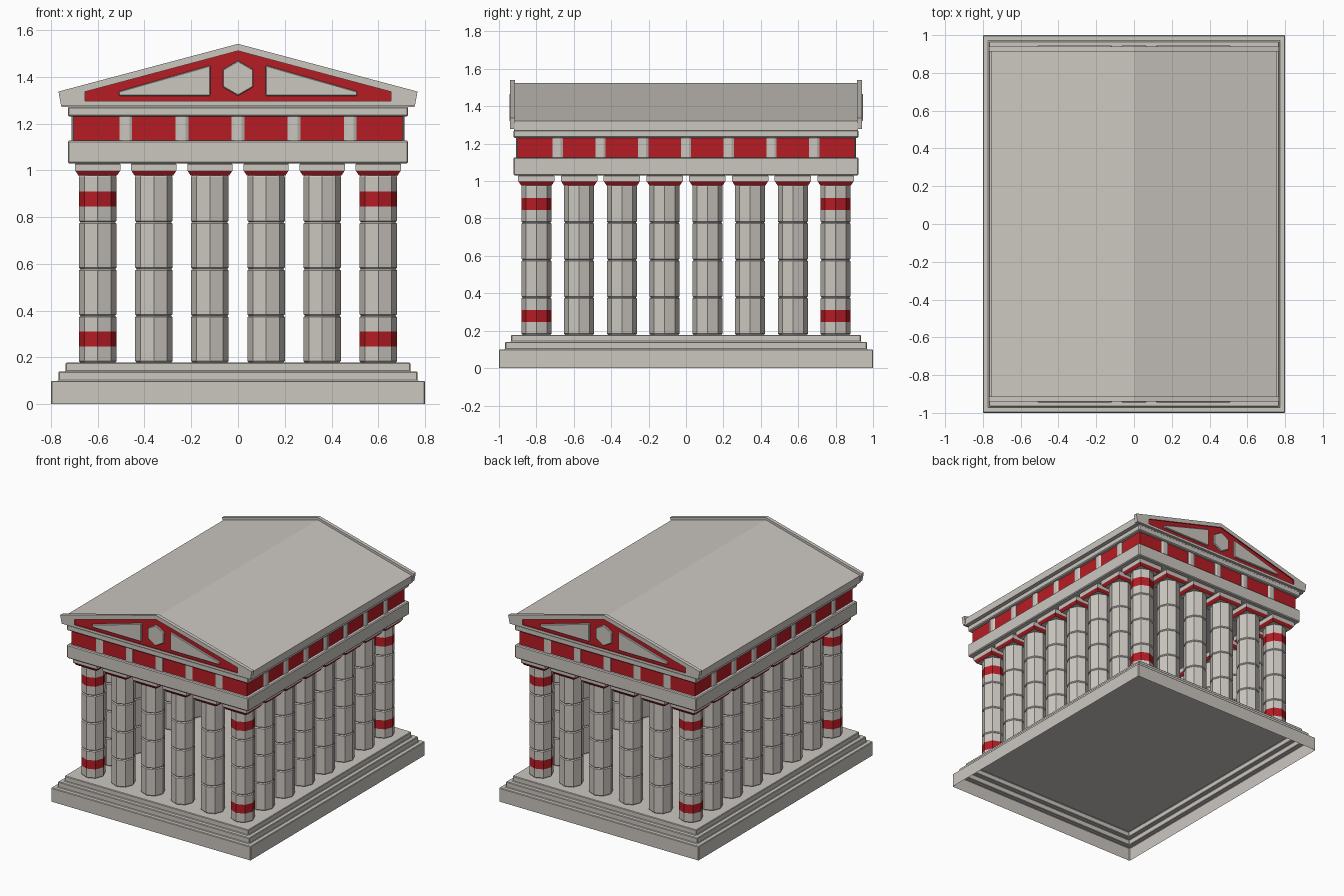
import bpy, bmesh
from math import cos, sin, pi

if "Cube" in bpy.data.objects:
    bpy.data.objects.remove(bpy.data.objects["Cube"])

red = bpy.data.materials.new("red_paint")
red.diffuse_color = (0.47, 0.012, 0.018, 1)
red.use_nodes = True
red.node_tree.nodes["Principled BSDF"].inputs["Base Color"].default_value = red.diffuse_color
stone = bpy.data.materials.new("stone")
stone.diffuse_color = (0.6, 0.57, 0.53, 1)
stone.use_nodes = True
stone.node_tree.nodes["Principled BSDF"].inputs["Base Color"].default_value = stone.diffuse_color


def add(name, mesh, loc=(0, 0, 0), bevel=0):
    ob = bpy.data.objects.new(name, mesh)
    ob.location = loc
    bpy.context.collection.objects.link(ob)
    if bevel:
        m = ob.modifiers.new("bevel", 'BEVEL')
        m.width, m.segments = bevel, 1
    return ob


def loft(name, rings, red_bands=(), cap_start=True, cap_end=True):
    """Skin a list of equal-length point rings; bands listed are red (-1 = end cap)."""
    bm = bmesh.new()
    vs = [[bm.verts.new(p) for p in r] for r in rings]
    n = len(vs[0])
    for b in range(len(vs) - 1):
        for i in range(n):
            k = (i + 1) % n
            f = bm.faces.new((vs[b][i], vs[b][k], vs[b + 1][k], vs[b + 1][i]))
            f.material_index = int(b in red_bands)
    if cap_start:
        bm.faces.new(vs[0][::-1])
    if cap_end:
        bm.faces.new(vs[-1]).material_index = int(-1 in red_bands)
    bmesh.ops.recalc_face_normals(bm, faces=bm.faces)
    me = bpy.data.meshes.new(name)
    bm.to_mesh(me)
    bm.free()
    me.materials.append(stone)
    me.materials.append(red)
    return me


def rect(hx, hy, z):
    return [(-hx, -hy, z), (hx, -hy, z), (hx, hy, z), (-hx, hy, z)]


def octagon(r, z):
    return [(r * cos(i * pi / 4), r * sin(i * pi / 4), z) for i in range(8)]


def upright(pts, y):
    return [(x, y, z) for x, z in pts]


def slab(name, hx, hy, z0, z1, bevel=0.006, bands=()):
    add(name, loft(name, [rect(hx, hy, z0), rect(hx, hy, z1)], bands), bevel=bevel)


# stepped base, open underneath
steps = [(0.80, 1.0, 0, 0.10), (0.768, 0.967, 0.10, 0.14), (0.737, 0.935, 0.14, 0.178)]
base = [rect(hx, hy, z) for hx, hy, a, b in steps for z in (a, b)]
add("stepped_base", loft("stepped_base", base, cap_start=False), bevel=0.004)


# octagonal columns of four drums, with painted bands on the corner ones
def column_mesh(name, painted):
    prof, bands = [], []
    for d in range(4):
        z0, z1 = 0.175 + 0.2 * d + 0.003, 0.375 + 0.2 * d + 0.003
        prof += [(0.074, z0), (0.08, z0 + 0.006)]
        if painted and d in (0, 3):
            a, b = (0.246, 0.31) if d == 0 else (0.845, 0.91)
            prof += [(0.08, a), (0.08, b)]
            bands.append(len(prof) - 2)
        prof += [(0.08, z1 - 0.006)]
    prof.append((0.074, 0.985))
    return loft(name, [octagon(r, z) for r, z in prof], bands)


plain = column_mesh("column", False)
painted = column_mesh("corner_column", True)
capital = loft("capital", [rect(h, h, z) for h, z in
               ((0.082, 0.977), (0.095, 0.997), (0.097, 1.0), (0.097, 1.026), (0.092, 1.032))], (0,))
for i in range(6):
    for j in range(8):
        ex, ey = i in (0, 5), j in (0, 7)
        if ex or ey:
            loc = (-0.6 + 0.24 * i, -0.8 + 1.6 / 7 * j, 0)
            add("corner_column" if ex and ey else "column", painted if ex and ey else plain, loc)
            add("capital", capital, loc)

# beam, red frieze and cornice
slab("architrave", 0.728, 0.923, 1.03, 1.127)
slab("frieze", 0.703, 0.901, 1.12, 1.235, 0, (0, -1))
slab("cornice", 0.728, 0.923, 1.231, 1.273)

# chamfered frieze blocks on all four sides
prof = [(-0.0275, 0.01), (0.0275, 0.01), (0.0275, -0.002), (0.015, -0.009), (-0.015, -0.009), (-0.0275, -0.002)]
block = loft("frieze_block", [[(x, y, z) for x, y in prof] for z in (1.122, 1.234)])
for s in (0, 1):
    sg = 1 if s else -1
    for k in range(-2, 3):
        add("frieze_block", block, (0.24 * k, sg * 0.901, 0)).rotation_euler.z = s * pi
    for k in range(-3, 4):
        add("frieze_block", block, (sg * 0.703, 1.6 / 7 * k, 0)).rotation_euler.z = pi / 2 * sg

# roof
roof = [(-0.755, 1.27), (0.755, 1.27), (0.755, 1.322), (0, 1.525), (-0.755, 1.322)]
add("roof", loft("roof", [upright(roof, -0.92), upright(roof, 0.92)]))

# gables with recessed red field and raised ornaments
outer = [(-0.757, 1.278), (0.757, 1.278), (0.768, 1.337), (0, 1.541), (-0.768, 1.337)]
inner = [(-0.655, 1.296), (0.655, 1.296), (0.655, 1.336), (0, 1.511), (-0.655, 1.336)]
wedge = [(0.117, 1.319), (0.51, 1.319), (0.51, 1.338), (0.117, 1.45)]
hexagon = [(0.075 * sin(i * pi / 3), 1.394 + 0.075 * cos(i * pi / 3)) for i in range(6)]
for s in (-1, 1):
    add("gable", loft("gable", [upright(outer, s * 0.914), upright(outer, s * 0.94),
                                upright(inner, s * 0.94), upright(inner, s * 0.932)], (2, -1)))
    ornaments = [("gable_hexagon", hexagon)]
    ornaments += [("gable_wedge", [(m * x, z) for x, z in wedge]) for m in (-1, 1)]
    for name, pts in ornaments:
        add(name, loft(name, [upright(pts, s * 0.925), upright(pts, s * 0.945)]), bevel=0.004)
